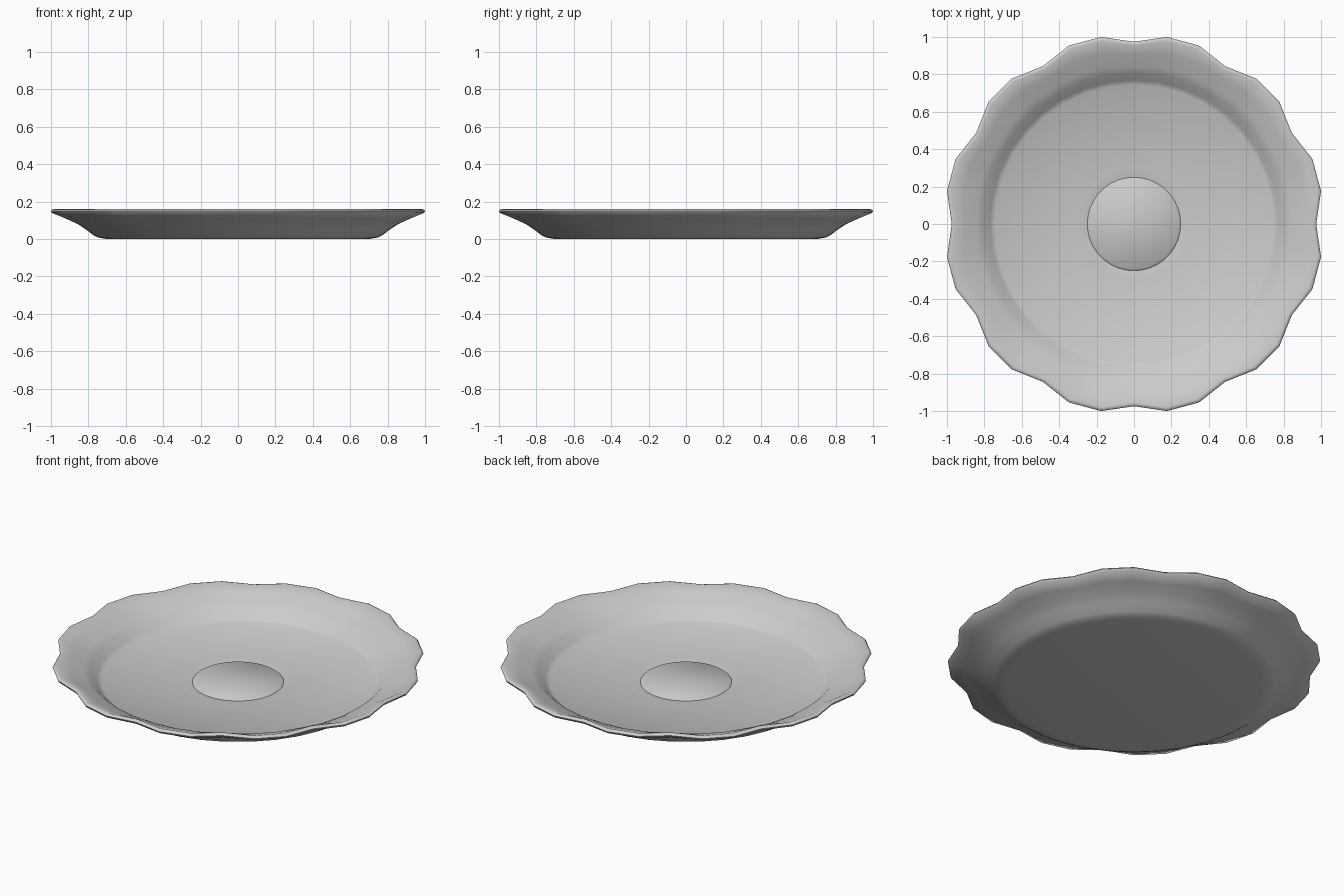
import bpy, bmesh
from math import sin, cos, pi, radians

if "Cube" in bpy.data.objects:
    bpy.data.objects.remove(bpy.data.objects["Cube"])

SEGMENTS = 36      # three segments per scallop, twelve scallops
DIP = 0.041        # how far each scallop notch pulls in at the rim

# Cross-section from top centre, over the rim, to bottom centre:
# (radius, height, scallop strength)
profile = [
    (0.24, 0.031, 0), (0.25, 0.022, 0), (0.30, 0.030, 0),   # cup ring
    (0.745, 0.030, 0), (0.77, 0.045, 0),                    # floor and well wall
    (0.81, 0.084, 0.1), (0.85, 0.104, 0.2),
    (0.93, 0.135, 0.6), (0.995, 0.160, 1),                  # flared rim
    (1.009, 0.158, 1), (1.0154, 0.150, 1), (1.010, 0.139, 1),
    (0.94, 0.111, 0.6), (0.865, 0.080, 0.2),                # underside
    (0.82, 0.053, 0.1), (0.77, 0.018, 0), (0.745, 0.007, 0), (0.70, 0.0, 0),
]


def add_ring(bm, radius, z, strength):
    ring = []
    for i in range(SEGMENTS):
        a = 2 * pi * i / SEGMENTS
        r = radius - (DIP * strength if i % 3 == 0 else 0)
        ring.append(bm.verts.new((r * cos(a), r * sin(a), z)))
    return ring


# Scalloped saucer: stacked rings joined by quads, capped top and bottom
bm = bmesh.new()
rings = [add_ring(bm, *p) for p in profile]
for upper, lower in zip(rings, rings[1:]):
    for i in range(SEGMENTS):
        j = (i + 1) % SEGMENTS
        bm.faces.new((upper[i], lower[i], lower[j], upper[j]))
bm.faces.new(rings[0])
bm.faces.new(rings[-1][::-1])
bmesh.ops.recalc_face_normals(bm, faces=bm.faces)

mesh = bpy.data.meshes.new("scalloped_saucer")
bm.to_mesh(mesh)
bm.free()
saucer = bpy.data.objects.new("scalloped_saucer", mesh)
bpy.context.collection.objects.link(saucer)

# Smooth shading with only the cup ring step kept crisp
bpy.context.view_layer.objects.active = saucer
saucer.select_set(True)
bpy.ops.object.shade_smooth_by_angle(angle=radians(50))
